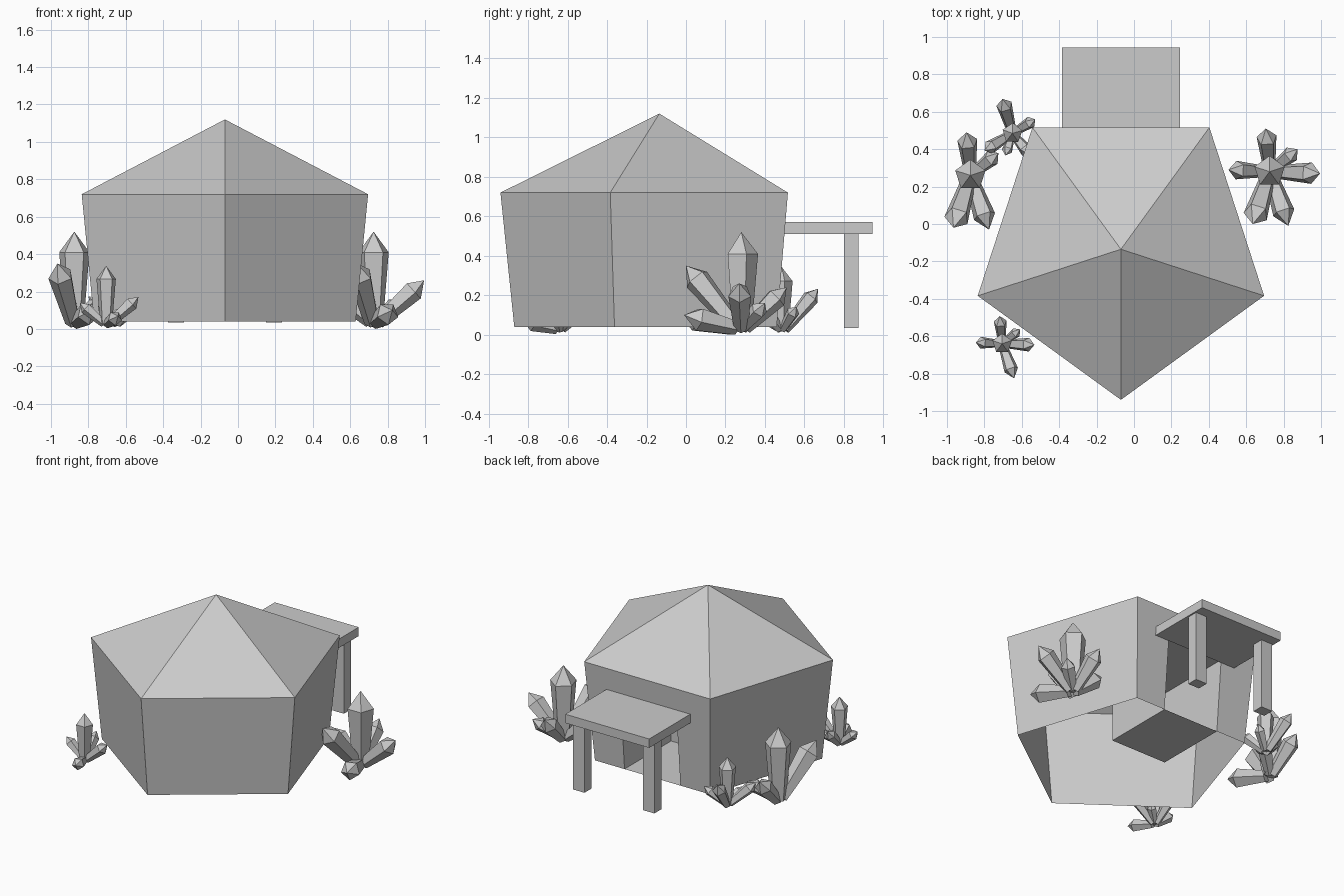
import bpy, bmesh, math
from mathutils import Vector, Matrix

if "Cube" in bpy.data.objects:
    bpy.data.objects.remove(bpy.data.objects["Cube"])

CX, CY = -0.07, -0.135


def finish(name, bm):
    bmesh.ops.recalc_face_normals(bm, faces=bm.faces)
    me = bpy.data.meshes.new(name)
    bm.to_mesh(me)
    bm.free()
    ob = bpy.data.objects.new(name, me)
    bpy.context.collection.objects.link(ob)
    return ob


def box(name, x0, x1, y0, y1, z0, z1):
    bm = bmesh.new()
    bmesh.ops.create_cube(bm, size=1)
    for v in bm.verts:
        v.co = ((x0 + x1) / 2 + v.co.x * (x1 - x0),
                (y0 + y1) / 2 + v.co.y * (y1 - y0),
                (z0 + z1) / 2 + v.co.z * (z1 - z0))
    return finish(name, bm)


# Five-sided hut: flaring walls, pointed roof, open underside, doorway recess at the back
bm = bmesh.new()
Z0, Z1, R0, R1 = 0.04, 0.72, 0.735, 0.805


def ring(r, z):
    return [bm.verts.new((CX + r * math.sin(math.tau * i / 5),
                          CY - r * math.cos(math.tau * i / 5), z)) for i in range(5)]


low, top = ring(R0, Z0), ring(R1, Z1)
apex = bm.verts.new((CX, CY, 1.12))
for i in range(5):
    j = (i + 1) % 5
    bm.faces.new((top[i], top[j], apex))
    if i != 2:
        bm.faces.new((low[i], low[j], top[j], top[i]))

DOOR_W, DOOR_Z, DOOR_IN = 0.21, 0.53, -0.04
back_low, back_top = low[2].co.y, top[2].co.y
y_head = back_low + (back_top - back_low) * (DOOR_Z - Z0) / (Z1 - Z0)
outline = [(DOOR_W, Z0, back_low), (DOOR_W, DOOR_Z, y_head),
           (-DOOR_W, DOOR_Z, y_head), (-DOOR_W, Z0, back_low)]
outer = [bm.verts.new((CX + x, y, z)) for x, z, y in outline]
inner = [bm.verts.new((CX + x, DOOR_IN, z)) for x, z, y in outline]
bm.faces.new([low[2]] + outer + [low[3], top[3], top[2]])
for i in range(4):
    j = (i + 1) % 4
    bm.faces.new((outer[i], outer[j], inner[j], inner[i]))
bm.faces.new(inner)
finish("hut", bm)

# Porch: flat slab on two posts
box("porch_roof", CX - 0.315, CX + 0.315, 0.50, 0.945, 0.51, 0.57)
for side, s in (("left", -1), ("right", 1)):
    a, b = sorted((CX + s * 0.22, CX + s * 0.305))
    box("porch_post_" + side, a, b, 0.80, 0.875, 0.035, 0.51)


# Crystal clusters: five-sided shards, wider at the shoulder, with pointed tips
# shard: tip position relative to the cluster root, shoulder radius
SHARDS = {
    "centre": ((0, 0, 0.52), 0.085),
    "n": ((-0.02, 0.23, 0.24), 0.056),
    "ne": ((0.15, 0.12, 0.16), 0.045),
    "e": ((0.27, -0.01, 0.26), 0.06),
    "se": ((0.10, -0.29, 0.10), 0.062),
    "sw": ((-0.09, -0.28, 0.35), 0.068),
    "w": ((-0.22, 0.01, 0.21), 0.052),
}


def add_shard(bm, tip, r):
    base = Vector((tip[0] * 0.08, tip[1] * 0.08, 0.035))
    axis = Vector(tip) - base
    length = axis.length
    rot = axis.to_track_quat('Z', 'Y')
    levels = []
    for rad, h in ((r * 0.62, 0), (r, length - r * 1.3)):
        levels.append([bm.verts.new(base + rot @ Vector(
            (rad * math.sin(math.tau * k / 5), -rad * math.cos(math.tau * k / 5), h)))
            for k in range(5)])
    point = bm.verts.new(Vector(tip))
    a, b = levels
    bm.faces.new(a)
    for k in range(5):
        m = (k + 1) % 5
        bm.faces.new((a[k], a[m], b[m], b[k]))
        bm.faces.new((b[k], b[m], point))


def cluster(name, x, y, scale, turn, skip):
    bm = bmesh.new()
    for key, (tip, r) in SHARDS.items():
        if key not in skip:
            add_shard(bm, tip, r)
    bm.transform(Matrix.Translation((x, y, 0.005 if scale < 1 else 0))
                 @ Matrix.Rotation(math.radians(turn), 4, 'Z')
                 @ Matrix.Scale(scale, 4))
    low_z = min(v.co.z for v in bm.verts)
    if low_z < 0:
        for v in bm.verts:
            v.co.z = max(v.co.z, 0)
    finish(name, bm)


cluster("crystals_right", 0.725, 0.28, 1.0, 0, ())
cluster("crystals_left", -0.875, 0.26, 1.0, 0, ("e", "w"))
cluster("crystals_back_left", -0.65, 0.485, 0.65, 214, ("se",))
cluster("crystals_front_left", -0.705, -0.64, 0.64, 0, ("sw",))
